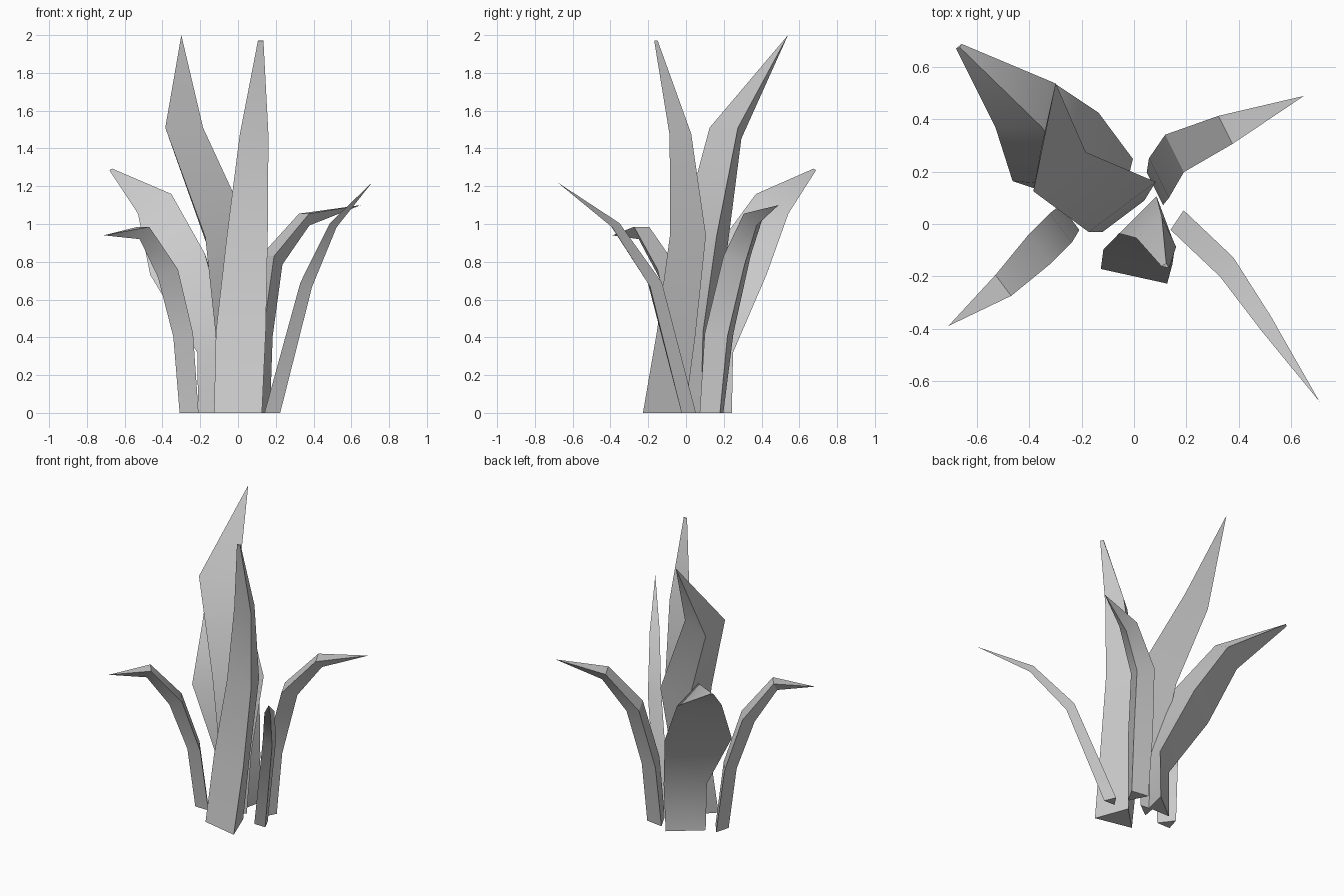
import bpy
import bmesh
import math
from mathutils import Vector

cube = bpy.data.objects.get("Cube")
if cube:
    bpy.data.objects.remove(cube, do_unlink=True)

leaf_grey = bpy.data.materials.new("leaf_grey")
leaf_grey.use_nodes = True
colour = (0.6, 0.6, 0.6, 1)
leaf_grey.diffuse_color = colour
leaf_grey.node_tree.nodes["Principled BSDF"].inputs["Base Color"].default_value = colour


def make_blade(name, side_xy, stations):
    """Sweep a triangular section along a bent path.

    Each station holds x, y, z of the flat face's midline, its half width,
    and the depth of the ridge. A half width of zero closes to a point.
    The flat face spreads along side_xy; the ridge lies square to it.
    """
    side = Vector((*side_xy, 0)).normalized()
    mids = [Vector(station[:3]) for station in stations]
    last = len(stations) - 1
    bm = bmesh.new()
    rings = []
    for i, station in enumerate(stations):
        half_width, depth = station[3:]
        if half_width == 0:
            rings.append([bm.verts.new(mids[i])])
            continue
        # The base is cut level; other sections lie square to the path
        if i == 0:
            tangent = Vector((0, 0, 1))
        else:
            tangent = mids[min(i + 1, last)] - mids[i - 1]
        ridge_dir = side.cross(tangent).normalized()
        points = (mids[i] - side * half_width,
                  mids[i] + side * half_width,
                  mids[i] + ridge_dir * depth)
        rings.append([bm.verts.new(p) for p in points])

    # Skin neighbouring sections, then cap the ends
    for lower, upper in zip(rings, rings[1:]):
        for k in range(3):
            n = (k + 1) % 3
            if len(upper) == 1:
                bm.faces.new((lower[k], lower[n], upper[0]))
            else:
                bm.faces.new((lower[k], lower[n], upper[n], upper[k]))
    bm.faces.new(rings[0])
    if len(rings[-1]) == 3:
        bm.faces.new(rings[-1])
    bmesh.ops.recalc_face_normals(bm, faces=bm.faces)

    mesh = bpy.data.meshes.new(name)
    bm.to_mesh(mesh)
    bm.free()
    mesh.materials.append(leaf_grey)
    blade = bpy.data.objects.new(name, mesh)
    bpy.context.collection.objects.link(blade)
    bpy.ops.object.select_all(action="DESELECT")
    blade.select_set(True)
    bpy.context.view_layer.objects.active = blade
    bpy.ops.object.shade_smooth_by_angle(angle=math.radians(30))
    return blade


# Tall upright blade at the front
make_blade("front_tall_blade", (1, -.22), [
    (0, -.2, 0, .13, -.2),
    (.015, -.125, .43, .135, -.18),
    (.05, -.06, .95, .11, -.17),
    (.085, -.07, 1.47, .078, -.1),
    (.12, -.165, 1.97, .015, -.015),
])

# Tallest blade, leaning back
make_blade("back_tall_blade", (.8, .6), [
    (-.04, .04, 0, .065, -.06),
    (-.04, .03, .43, .1, -.12),
    (-.045, .065, .93, .16, -.2),
    (-.285, .2, 1.51, .125, -.13),
    (-.3, .54, 2, 0, 0),
])

# Broad blade, spreading to the back right
make_blade("broad_back_blade", (.78, .62), [
    (-.113, .165, 0, .125, .1),
    (-.11, .165, .32, .135, .11),
    (-.3, .295, .73, .21, .23),
    (-.42, .455, 1.055, .14, .15),
    (-.67, .68, 1.285, .014, .01),
])

# Slim blade, arching to the front left
make_blade("front_left_blade", (.55, .83), [
    (.165, .015, 0, .045, .07),
    (.355, -.165, .69, .045, .05),
    (.505, -.38, 1.005, .033, .03),
    (.71, -.68, 1.22, 0, 0),
])

# Arching blade to the back left
make_blade("back_left_blade", (.45, -.9), [
    (.08, .135, 0, .07, -.1),
    (.095, .175, .42, .085, -.1),
    (.155, .27, .83, .08, -.1),
    (.35, .36, 1.055, .06, -.07),
    (.65, .49, 1.1, 0, 0),
])

# Drooping blade to the front right
make_blade("front_right_blade", (.6, -.8), [
    (-.245, .025, 0, .06, .08),
    (-.28, -.015, .42, .07, .08),
    (-.36, -.095, .76, .07, .09),
    (-.5, -.235, .985, .05, .07),
    (-.71, -.39, .94, 0, 0),
])
